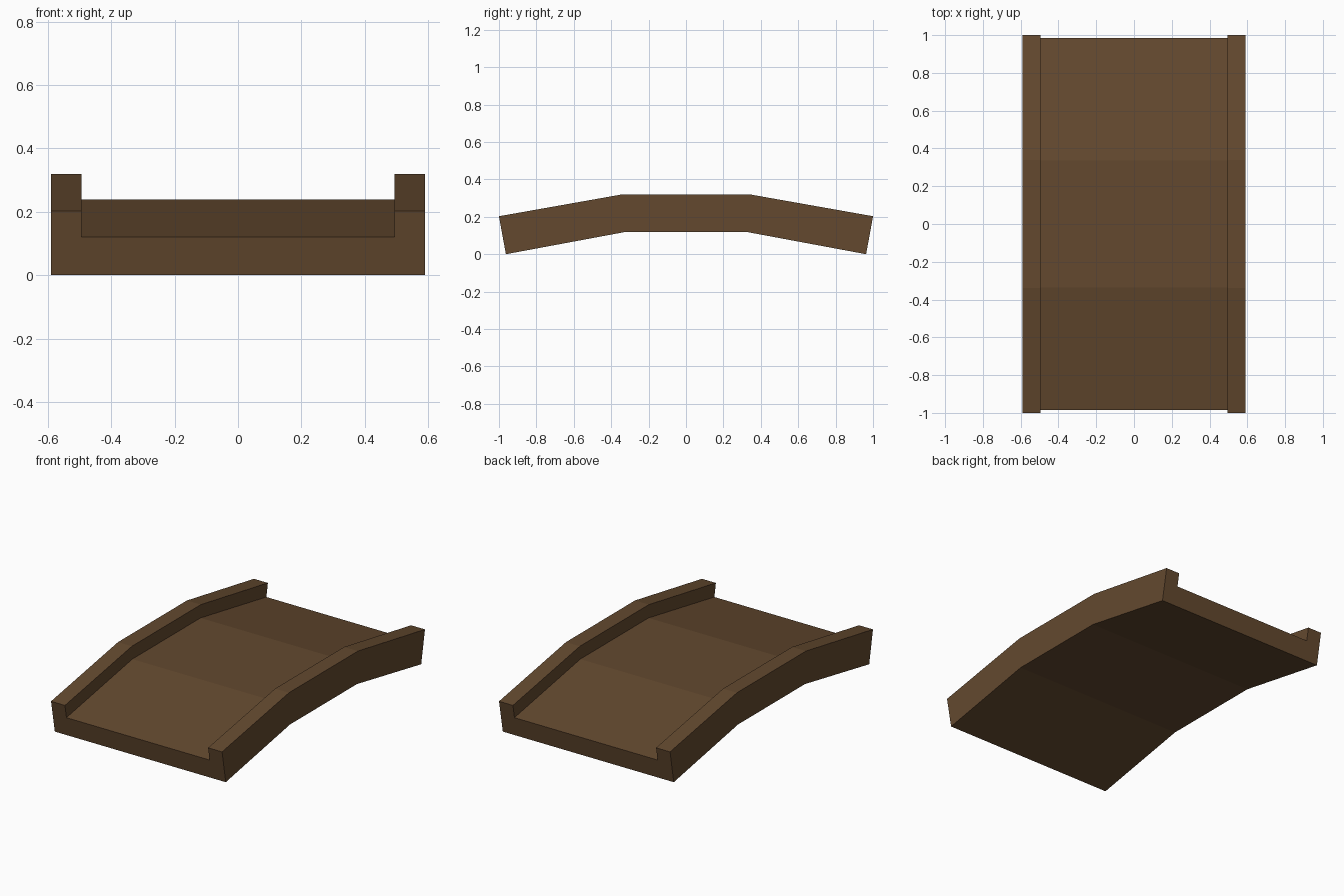
import bpy, bmesh

if "Cube" in bpy.data.objects:
    bpy.data.objects.remove(bpy.data.objects["Cube"])

# Wood colour
wood = bpy.data.materials.new("brown_wood")
wood.diffuse_color = (0.125, 0.066, 0.028, 1)
wood.use_nodes = True
wood.node_tree.nodes["Principled BSDF"].inputs["Base Color"].default_value = wood.diffuse_color

# U-shaped cross-section: x and height fraction (0 = underside, 1 = kerb top)
HALF, INNER, DECK = 0.59, 0.494, 0.595
section = [(-HALF, 0), (HALF, 0), (HALF, 1), (INNER, 1),
           (INNER, DECK), (-INNER, DECK), (-INNER, 1), (-HALF, 1)]

# Stations along the arch: (bottom y, z), (top y, z)
half_arch = [((0.963, 0.0), (1.0, 0.203)), ((0.33, 0.118), (0.34, 0.32))]
stations = [((-b[0], b[1]), (-t[0], t[1])) for b, t in half_arch] + half_arch[::-1]

# Loft the section along the stations
bm = bmesh.new()
rings = []
for (by, bz), (ty, tz) in stations:
    rings.append([bm.verts.new((x, by + (ty - by) * f, bz + (tz - bz) * f))
                  for x, f in section])
n = len(section)
for a, b in zip(rings, rings[1:]):
    for i in range(n):
        j = (i + 1) % n
        bm.faces.new((a[i], a[j], b[j], b[i]))

# End caps
bm.faces.new(rings[0])
bm.faces.new(rings[-1][::-1])
bmesh.ops.recalc_face_normals(bm, faces=bm.faces)

mesh = bpy.data.meshes.new("bridge_span")
bm.to_mesh(mesh)
bm.free()
mesh.materials.append(wood)
bridge = bpy.data.objects.new("bridge_span", mesh)
bpy.context.collection.objects.link(bridge)
